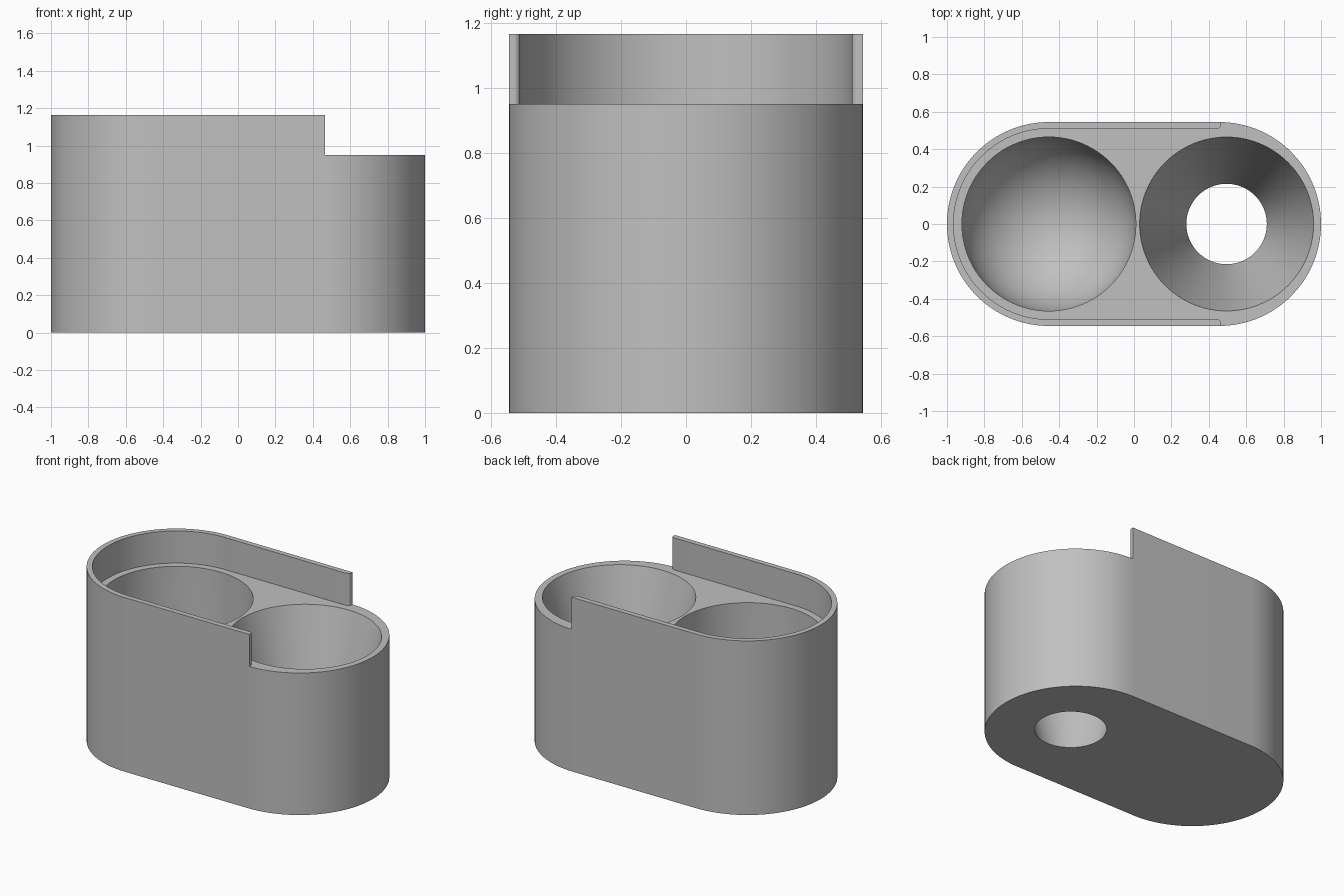
import bpy, bmesh, math

cube = bpy.data.objects.get("Cube")
if cube:
    bpy.data.objects.remove(cube, do_unlink=True)

LEDGE, TOP = 0.95, 1.165      # ledge height and rim height
R, CX = 0.545, 0.455          # end radius and end centre of the body
WALL = 0.035                  # rim wall thickness
POCKET = 0.465                # pocket radius

grey = bpy.data.materials.new("plain grey")
grey.use_nodes = True
colour = (0.53, 0.53, 0.53, 1)
grey.diffuse_color = colour
grey.node_tree.nodes["Principled BSDF"].inputs["Base Color"].default_value = colour


def arc(cx, cy, r, start, end, steps):
    return [(cx + r * math.cos(math.radians(start + (end - start) * i / steps)),
             cy + r * math.sin(math.radians(start + (end - start) * i / steps)))
            for i in range(steps + 1)]


def to_object(name, bm):
    bmesh.ops.recalc_face_normals(bm, faces=bm.faces)
    mesh = bpy.data.meshes.new(name)
    bm.to_mesh(mesh)
    bm.free()
    mesh.materials.append(grey)
    obj = bpy.data.objects.new(name, mesh)
    bpy.context.collection.objects.link(obj)
    return obj


def prism(name, outline, z0, z1):
    bm = bmesh.new()
    face = bm.faces.new([bm.verts.new((x, y, z0)) for x, y in outline])
    top = bmesh.ops.extrude_face_region(bm, geom=[face])["geom"]
    bmesh.ops.translate(bm, vec=(0, 0, z1 - z0),
                        verts=[v for v in top if isinstance(v, bmesh.types.BMVert)])
    return to_object(name, bm)


def lathe(name, profile, x, steps=96):
    bm = bmesh.new()
    verts = [bm.verts.new((r, 0, z)) for r, z in profile]
    edges = [bm.edges.new(pair) for pair in zip(verts, verts[1:])]
    bmesh.ops.spin(bm, geom=verts + edges, cent=(0, 0, 0), axis=(0, 0, 1),
                   angle=math.tau, steps=steps)
    bmesh.ops.remove_doubles(bm, verts=bm.verts, dist=0.0001)
    bmesh.ops.translate(bm, vec=(x, 0, 0), verts=bm.verts)
    return to_object(name, bm)


# Body: rounded oblong block at full rim height
body = prism("holder_body",
             arc(-CX, 0, R, 90, 270, 64) + arc(CX, 0, R, -90, 90, 64), 0, TOP)

# Space above the ledge, leaving a thin rim with rounded inner ends
end, fillet = 0.465, 0.02
inner = R - WALL
lower = arc(end - fillet, -inner - fillet, fillet, 90, 0, 6) + [(end, -0.7), (1.2, -0.7)]
upper = [(x, -y) for x, y in reversed(lower)]
rim_cutter = prism("rim_cutter", arc(-CX, 0, inner, 90, 270, 64) + lower + upper,
                   LEDGE, TOP + 0.2)

# Round-bottomed pocket
bowl = [(0, 1.0)] + [(POCKET, 1.0)] + arc(0, 0.505, POCKET, 0, -90, 24)
bowl_cutter = lathe("pocket_cutter", bowl, -CX)

# Tapered pocket open through the base
slope = (POCKET - 0.215) / LEDGE
funnel = [(0, -0.05), (0.215 - 0.05 * slope, -0.05),
          (POCKET + 0.05 * slope, LEDGE + 0.05), (0, LEDGE + 0.05)]
funnel_cutter = lathe("funnel_cutter", funnel, 0.495)

bpy.ops.object.select_all(action="DESELECT")
bpy.context.view_layer.objects.active = body
body.select_set(True)
for cutter in (rim_cutter, bowl_cutter, funnel_cutter):
    cutter.hide_render = True
    mod = body.modifiers.new(cutter.name, "BOOLEAN")
    mod.operation = "DIFFERENCE"
    mod.solver = "EXACT"
    mod.object = cutter
    bpy.ops.object.modifier_apply(modifier=mod.name)
    bpy.data.objects.remove(cutter, do_unlink=True)

bpy.ops.object.shade_smooth_by_angle(angle=math.radians(30))
